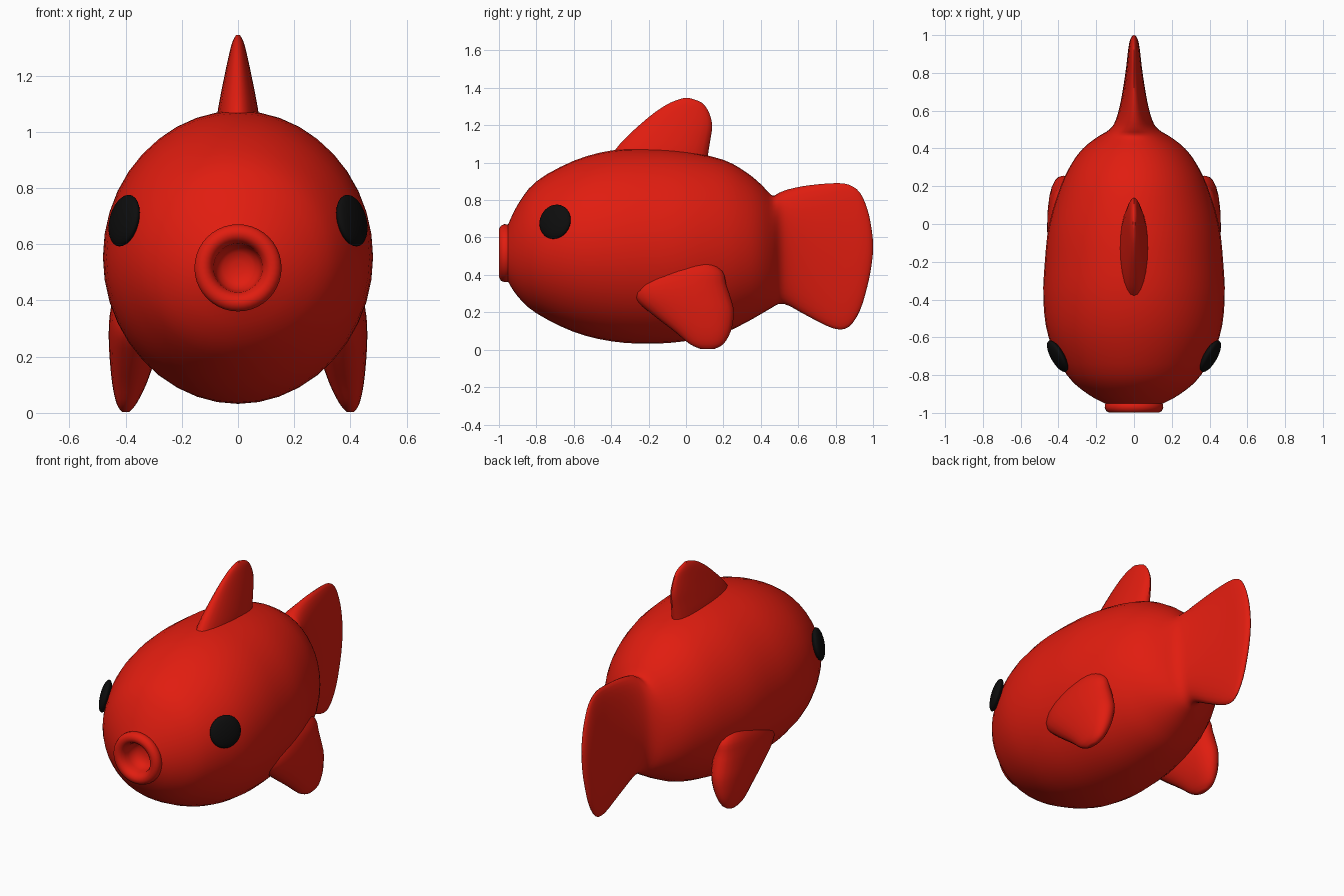
import bpy, bmesh, math
from mathutils import Vector

if "Cube" in bpy.data.objects:
    bpy.data.objects.remove(bpy.data.objects["Cube"])


def material(name, color):
    m = bpy.data.materials.new(name)
    m.diffuse_color = color
    m.use_nodes = True
    m.node_tree.nodes["Principled BSDF"].inputs["Base Color"].default_value = m.diffuse_color
    return m


RED = material("red", (0.75, 0.012, 0.005, 1))
BLACK = material("black", (0.004, 0.004, 0.004, 1))


def smooth_rows(rows, steps):
    """Catmull-Rom interpolation of a table of section values."""
    out = []
    for i in range(len(rows) - 1):
        p = [rows[max(0, min(len(rows) - 1, i + k))] for k in (-1, 0, 1, 2)]
        for s in range(steps):
            t = s / steps
            out.append([0.5 * (2 * b + (c - a) * t + (2 * a - 5 * b + 4 * c - d) * t * t
                               + (3 * b - a - 3 * c + d) * t ** 3) for a, b, c, d in zip(*p)])
    return out + [list(rows[-1])]


def loft(name, rings, mat, caps=(True, True), angle=50):
    bm = bmesh.new()
    loops = [[bm.verts.new(c) for c in ring] for ring in rings]
    n = len(loops[0])
    for a, b in zip(loops, loops[1:]):
        for i in range(n):
            bm.faces.new((a[i], a[(i + 1) % n], b[(i + 1) % n], b[i]))
    for cap, ring in zip(caps, (loops[0], loops[-1])):
        if cap:
            bm.faces.new(ring)
    bmesh.ops.recalc_face_normals(bm, faces=bm.faces)
    me = bpy.data.meshes.new(name)
    bm.to_mesh(me)
    bm.free()
    ob = bpy.data.objects.new(name, me)
    bpy.context.collection.objects.link(ob)
    me.materials.append(mat)
    bpy.ops.object.select_all(action='DESELECT')
    ob.select_set(True)
    bpy.context.view_layer.objects.active = ob
    bpy.ops.object.shade_smooth_by_angle(angle=math.radians(angle))
    return ob


def oval(n, power=1.0):
    """Unit (super)ellipse; power below 1 makes it boxier."""
    for i in range(n):
        a = 2 * math.pi * i / n
        c, s = math.cos(a), math.sin(a)
        yield (math.copysign(abs(c) ** power, c), math.copysign(abs(s) ** power, s))


# Body and tail in one skin: y, half width, bottom, top
body = [(-0.955, 0.145, 0.37, 0.66), (-0.9, 0.245, 0.285, 0.775), (-0.8, 0.355, 0.195, 0.9),
        (-0.6, 0.452, 0.095, 1.01), (-0.4, 0.48, 0.045, 1.065), (-0.2, 0.472, 0.032, 1.075),
        (0.0, 0.449, 0.046, 1.06), (0.2, 0.388, 0.09, 1.015), (0.32, 0.33, 0.145, 0.95),
        (0.4, 0.27, 0.19, 0.885), (0.46, 0.195, 0.225, 0.825), (0.5, 0.13, 0.245, 0.84),
        (0.55, 0.097, 0.235, 0.858), (0.65, 0.07, 0.18, 0.878), (0.79, 0.047, 0.113, 0.89),
        (0.87, 0.037, 0.122, 0.882), (0.93, 0.03, 0.21, 0.84), (0.97, 0.022, 0.34, 0.75),
        (0.99, 0.013, 0.44, 0.66), (1.0, 0.003, 0.52, 0.58)]
loft("body_and_tail",
     [[(w * c, y, (lo + hi) / 2 + (hi - lo) / 2 * s) for c, s in oval(40)]
      for y, w, lo, hi in smooth_rows(body, 3)], RED, caps=(False, True))

# Top fin: z, back-to-front range, half width
top_fin = [(0.95, -0.47, 0.105, 0.085), (1.06, -0.385, 0.12, 0.074), (1.12, -0.335, 0.13, 0.064),
           (1.2, -0.25, 0.14, 0.048), (1.27, -0.165, 0.122, 0.033), (1.32, -0.085, 0.085, 0.02),
           (1.345, -0.015, 0.02, 0.006)]
loft("top_fin",
     [[(w * c, (a + b) / 2 + (b - a) / 2 * s, z) for c, s in oval(24)]
      for z, a, b, w in smooth_rows(top_fin, 3)], RED)

# Side fins: z, y range, centre x, half width
side_fin = [(0.003, 0.08, 0.15, 0.40, 0.012), (0.03, 0.02, 0.2, 0.397, 0.034),
            (0.1, -0.065, 0.24, 0.387, 0.06), (0.2, -0.195, 0.256, 0.375, 0.082),
            (0.28, -0.28, 0.238, 0.37, 0.09), (0.35, -0.28, 0.215, 0.37, 0.086),
            (0.42, -0.2, 0.195, 0.37, 0.07), (0.48, -0.06, 0.12, 0.365, 0.04)]
for side, label in ((1, "right"), (-1, "left")):
    loft(label + "_side_fin",
         [[(side * (x + w * c), (a + b) / 2 + (b - a) / 2 * s, z) for c, s in oval(24, 0.9)]
          for z, a, b, x, w in smooth_rows(side_fin, 3)], RED)

# Mouth: turned lip with a hollow bowl
lip = [(0.14, -0.93), (0.154, -0.955), (0.155, -0.972), (0.147, -0.99), (0.13, -0.999),
       (0.113, -0.998), (0.098, -0.987), (0.087, -0.965), (0.084, -0.94), (0.076, -0.91),
       (0.055, -0.888), (0.025, -0.88), (0.004, -0.878)]
loft("mouth", [[(r * c, y, 0.516 + r * s) for c, s in oval(40)] for r, y in lip],
     RED, caps=(False, True))

# Eyes: flattened spheres lying on the head
for side, label in ((1, "right"), (-1, "left")):
    bpy.ops.mesh.primitive_uv_sphere_add(segments=32, ring_count=16,
                                         location=(side * 0.405, -0.7, 0.684))
    eye = bpy.context.object
    eye.name = label + "_eye"
    eye.scale = (0.094, 0.094, 0.03)
    eye.rotation_euler = Vector((side * 0.85, -0.48, 0.22)).to_track_quat('Z', 'Y').to_euler()
    eye.data.materials.append(BLACK)
    bpy.ops.object.shade_smooth()
